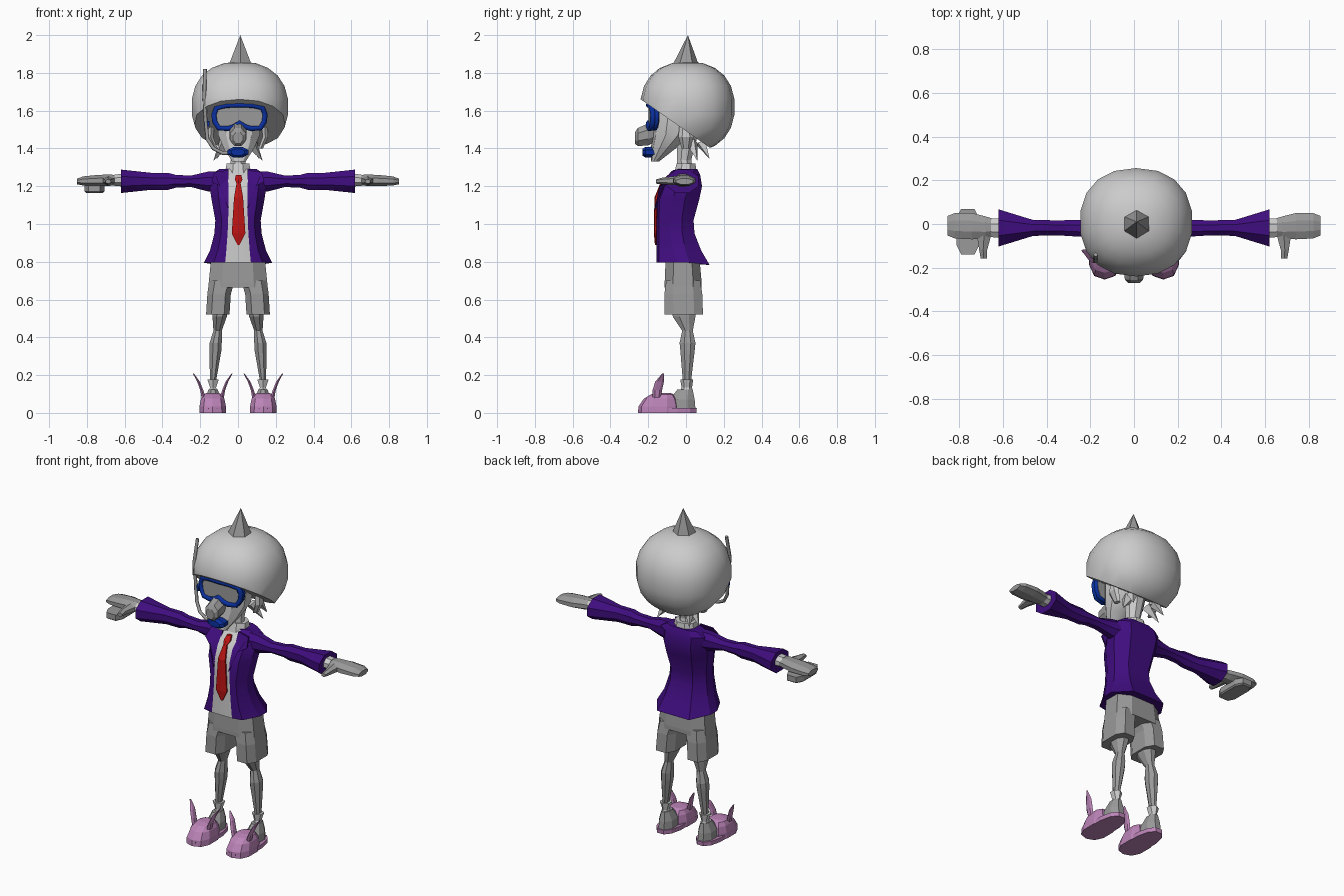
import bpy, bmesh, math
from mathutils import Vector

if "Cube" in bpy.data.objects:
    bpy.data.objects.remove(bpy.data.objects["Cube"])


def material(name, rgb):
    m = bpy.data.materials.new(name)
    m.diffuse_color = (*rgb, 1)
    m.use_nodes = True
    m.node_tree.nodes["Principled BSDF"].inputs["Base Color"].default_value = m.diffuse_color
    return m


LIGHT = material("light_grey", (0.60, 0.60, 0.60))
GREY = material("mid_grey", (0.32, 0.32, 0.32))
PURPLE = material("purple", (0.05, 0.004, 0.21))
BLUE = material("blue", (0.003, 0.03, 0.36))
RED = material("red", (0.52, 0.007, 0.007))
PINK = material("pink", (0.50, 0.23, 0.48))


def finish(name, bm, *mats, smooth=None):
    bmesh.ops.recalc_face_normals(bm, faces=bm.faces)
    me = bpy.data.meshes.new(name)
    bm.to_mesh(me)
    bm.free()
    ob = bpy.data.objects.new(name, me)
    bpy.context.collection.objects.link(ob)
    for m in mats:
        me.materials.append(m)
    if smooth:
        bpy.ops.object.select_all(action='DESELECT')
        ob.select_set(True)
        bpy.context.view_layer.objects.active = ob
        bpy.ops.object.shade_smooth_by_angle(angle=math.radians(smooth))
    return ob


def skin(bm, rings):
    """Bridge rings of points and cap both ends; returns faces by column."""
    vs = [[bm.verts.new(p) for p in r] for r in rings]
    n = len(vs[0])
    columns = [[bm.faces.new((a[i], a[(i + 1) % n], b[(i + 1) % n], b[i]))
                for a, b in zip(vs, vs[1:])] for i in range(n)]
    bm.faces.new(vs[0])
    bm.faces.new(vs[-1])
    return columns


def loft(name, rings, mat, axis='z', n=8, power=1.0, smooth=None):
    """Rings are (position on axis, centre u, centre v, radius u, radius v)."""
    k = 1 / math.cos(math.pi / n) ** power
    pts = []
    for t, cu, cv, ru, rv in rings:
        ring = []
        for i in range(n):
            a = 2 * math.pi * (i + 0.5) / n
            c, s = math.cos(a), math.sin(a)
            u = cu + ru * k * math.copysign(abs(c) ** power, c)
            v = cv + rv * k * math.copysign(abs(s) ** power, s)
            ring.append({'z': (u, v, t), 'x': (t, u, v), 'y': (u, t, v)}[axis])
        pts.append(ring)
    bm = bmesh.new()
    skin(bm, pts)
    return finish(name, bm, mat, smooth=smooth)


def tube(name, points, radius, mat, cyclic=False):
    cu = bpy.data.curves.new(name, 'CURVE')
    cu.dimensions = '3D'
    cu.bevel_depth, cu.bevel_resolution, cu.use_fill_caps = radius, 1, True
    sp = cu.splines.new('POLY')
    sp.points.add(len(points) - 1)
    for p, co in zip(sp.points, points):
        p.co = (*co, 1)
    sp.use_cyclic_u = cyclic
    cu.materials.append(mat)
    ob = bpy.data.objects.new(name, cu)
    bpy.context.collection.objects.link(ob)
    bpy.ops.object.select_all(action='DESELECT')
    ob.select_set(True)
    bpy.context.view_layer.objects.active = ob
    bpy.ops.object.convert(target='MESH')


def spike(name, base, tip, radius, mat, n=6):
    d = Vector(tip) - Vector(base)
    bm = bmesh.new()
    bmesh.ops.create_cone(bm, cap_ends=True, segments=n, radius1=radius,
                          radius2=0, depth=d.length)
    q = d.to_track_quat('Z', 'Y')
    for v in bm.verts:
        v.co = q @ v.co + (Vector(base) + Vector(tip)) / 2
    finish(name, bm, mat)


# Helmet: boxy sphere cut by a sloping plane for the face opening
bm = bmesh.new()
bmesh.ops.create_uvsphere(bm, u_segments=18, v_segments=11, radius=1)
for v in bm.verts:
    x, y, z = (math.copysign(abs(c) ** 0.88, c) for c in v.co)
    v.co = (0.01 + 0.26 * x, 0.008 + 0.25 * y, 1.62 + 0.24 * z)
cut = bmesh.ops.bisect_plane(bm, geom=bm.verts[:] + bm.edges[:] + bm.faces[:],
                             plane_co=(0, -0.24, 1.66), plane_no=(0, 0.7, 1),
                             clear_inner=True)
bmesh.ops.holes_fill(bm, edges=[e for e in cut['geom_cut']
                                if isinstance(e, bmesh.types.BMEdge)])
finish("helmet", bm, LIGHT, smooth=35)
spike("helmet_spike", (0.012, 0.0, 1.84), (0.012, 0.01, 2.0), 0.07, GREY)

# Head and neck
loft("face", [(1.33, .005, -.165, .035, .02), (1.40, .005, -.12, .08, .062),
              (1.47, .005, -.075, .11, .10), (1.58, .005, -.055, .12, .12),
              (1.68, .005, -.04, .11, .12)], LIGHT, n=10, smooth=30)
loft("neck", [(1.22, 0, .0, .05, .045), (1.34, 0, -.01, .038, .038),
              (1.50, 0, .01, .06, .06)], LIGHT)
loft("shirt_collar", [(1.24, 0, -.005, .075, .065), (1.32, 0, 0, .06, .05)],
     LIGHT)
loft("nose", [(-.27, .0, 1.455, .026, .03), (-.255, .0, 1.46, .042, .048),
              (-.20, .0, 1.475, .045, .058), (-.15, 0, 1.49, .03, .05)],
     GREY, axis='y')
loft("mouthpiece", [(-.23, 0, 1.38, .035, .018), (-.215, 0, 1.38, .055, .028),
                    (-.15, 0, 1.38, .05, .026)], BLUE, axis='y')
for s in (-1, 1):
    spike("nape_tuft", (s * .07, .03, 1.43), (s * .13, .06, 1.335), .035, LIGHT, 4)
    spike("nape_tuft", (s * .08, .08, 1.43), (s * .11, .125, 1.345), .03, LIGHT, 4)
    loft("ear", [(1.40, s * .12, .0, .012, .02), (1.46, s * .145, .0, .015, .035),
                 (1.53, s * .14, .0, .015, .03)], LIGHT, n=6)

# Diving mask: frame outline mirrored about the nose notch
half = [(0, 1.535), (.03, 1.515), (.06, 1.505), (.11, 1.508), (.13, 1.54),
        (.135, 1.58), (.12, 1.615), (.07, 1.628), (0, 1.63)]
outline = half + [(-x, z) for x, z in half[-2:0:-1]]
frame = [(x + .008, -.198 + 1.3 * x * x, z) for x, z in outline]
tube("mask_frame", frame, .015, BLUE, True)
bm = bmesh.new()
skin(bm, [frame, [(x, y + .035, z) for x, y, z in frame]])
finish("mask_lens", bm, GREY)
tube("mask_seal", [(x, y + .02, z) for x, y, z in frame], .013, BLUE, True)

# Breathing tube on one side
tube("snorkel", [(-.175, -.14, 1.82), (-.178, -.17, 1.68), (-.172, -.16, 1.55),
                 (-.162, -.165, 1.45), (-.13, -.18, 1.40), (-.08, -.19, 1.375),
                 (-.03, -.19, 1.375)], .01, GREY)
loft("snorkel_clip", [(1.515, -.165, -.15, .015, .015),
                      (1.545, -.165, -.15, .015, .015)], BLUE, n=4)

# Jacket: (z, shirt half width, half width, front y, back y)
bm = bmesh.new()
rings = []
for z, f, w, yf, yb in [(.795, .068, .18, -.155, .125), (.86, .062, .148, -.155, .08),
                        (.95, .055, .125, -.155, .045), (1.02, .052, .12, -.155, .04),
                        (1.13, .05, .14, -.152, .07), (1.20, .05, .15, -.125, .085),
                        (1.26, .055, .145, -.07, .075), (1.29, .05, .10, -.045, .06)]:
    m = (yf + yb) / 2
    side = [(f, yf), (.72 * w, yf + .012), (w, m - .03), (w, m + .035), (.6 * w, yb)]
    rings.append([(x, y, z - (.012 if z < .8 and y > .1 else 0))
                  for x, y in side + [(-x, y) for x, y in side[::-1]]])
columns = skin(bm, rings)
for face in columns[-1]:
    face.material_index = 1
finish("jacket", bm, PURPLE, LIGHT, smooth=25)

# Lapels as thin plates beside the shirt
for s in (-1, 1):
    bm = bmesh.new()
    plate = [(.05, -.062, 1.285), (.125, -.075, 1.275), (.14, -.11, 1.225),
             (.095, -.135, 1.20), (.05, -.16, 1.08)]
    skin(bm, [[(s * x, y + d, z) for x, y, z in plate] for d in (-.006, .003)])
    finish("lapel", bm, PURPLE)

# Tie
loft("tie", [(1.26, .003, -.085, .014, .01), (1.235, .003, -.105, .02, .012),
             (1.215, .003, -.125, .011, .01), (1.14, .003, -.158, .024, .008),
             (.95, .003, -.162, .036, .007), (.89, .003, -.16, .006, .004)], RED, n=6)

# Sleeves and hands
for s in (-1, 1):
    loft("sleeve", [(s * .10, -.01, 1.225, .055, .055), (s * .16, -.015, 1.225, .045, .052),
                    (s * .25, -.02, 1.226, .038, .03), (s * .33, -.018, 1.226, .035, .034),
                    (s * .37, -.018, 1.226, .035, .045), (s * .46, -.018, 1.226, .036, .045),
                    (s * .62, -.018, 1.226, .085, .062)], PURPLE, axis='x', smooth=25)
    loft("shirt_cuff", [(s * .60, -.018, 1.232, .045, .034),
                        (s * .655, -.018, 1.232, .042, .03)], LIGHT, axis='x')
    loft("hand", [(s * .62, -.015, 1.232, .032, .025), (s * .68, -.015, 1.232, .05, .03),
                  (s * .74, -.01, 1.23, .06, .03), (s * .82, -.008, 1.228, .058, .024),
                  (s * .852, -.008, 1.225, .045, .015)], GREY, axis='x')
    loft("thumb", [(-.158, s * .687, 1.225, .014, .01), (-.12, s * .69, 1.228, .018, .016),
                   (-.04, s * .685, 1.23, .035, .022)], GREY, axis='y', n=6)
loft("hand_pad", [(1.165, -.76, -.035, .045, .095), (1.172, -.76, -.035, .052, .104),
                  (1.205, -.76, -.035, .052, .104)], GREY, power=.6)

# Shorts
loft("shorts_hips", [(.665, 0, -.015, .157, .098), (.69, 0, -.015, .155, .098),
                     (.81, 0, -.018, .143, .09)], GREY, power=.7)
for s in (-1, 1):
    loft("shorts_leg", [(.52, s * .107, -.012, .062, .102), (.63, s * .1, -.014, .062, .10),
                        (.70, s * .085, -.015, .068, .09)], GREY, power=.7)

# Legs, socks, feet and slippers
for s in (-1, 1):
    loft("leg", [(.60, s * .09, -.01, .045, .065), (.51, s * .097, -.01, .038, .06),
                 (.435, s * .108, .008, .022, .028), (.37, s * .118, .008, .032, .042),
                 (.33, s * .12, .008, .032, .038), (.17, s * .132, .005, .016, .022)], GREY)
    loft("sock", [(.10, s * .132, .002, .025, .032), (.135, s * .132, .004, .016, .024),
                  (.178, s * .132, .004, .03, .03)], LIGHT, n=6)
    loft("foot", [(.02, s * .132, -.02, .045, .07), (.07, s * .132, -.02, .043, .066),
                  (.125, s * .132, -.005, .024, .04)], GREY)
    loft("slipper_sole", [(0, s * .134, -.095, .066, .15), (.025, s * .134, -.095, .066, .152)],
         PINK, n=12, power=.85)
    loft("slipper_toe", [(.0, s * .134, -.145, .071, .105), (.035, s * .134, -.143, .07, .104),
                         (.075, s * .134, -.135, .062, .085), (.098, s * .134, -.125, .05, .058),
                         (.106, s * .134, -.115, .03, .03)], PINK, n=10, power=.8)
    for d in (-1, 1):
        loft("slipper_ear", [(.07, s * .134 + d * .045, -.155, .012, .018),
                             (.12, s * .134 + d * .058, -.152, .008, .022),
                             (.165, s * .134 + d * .075, -.14, .007, .02),
                             (.208, s * .134 + d * .102, -.122, .003, .004)], PINK, n=6)
